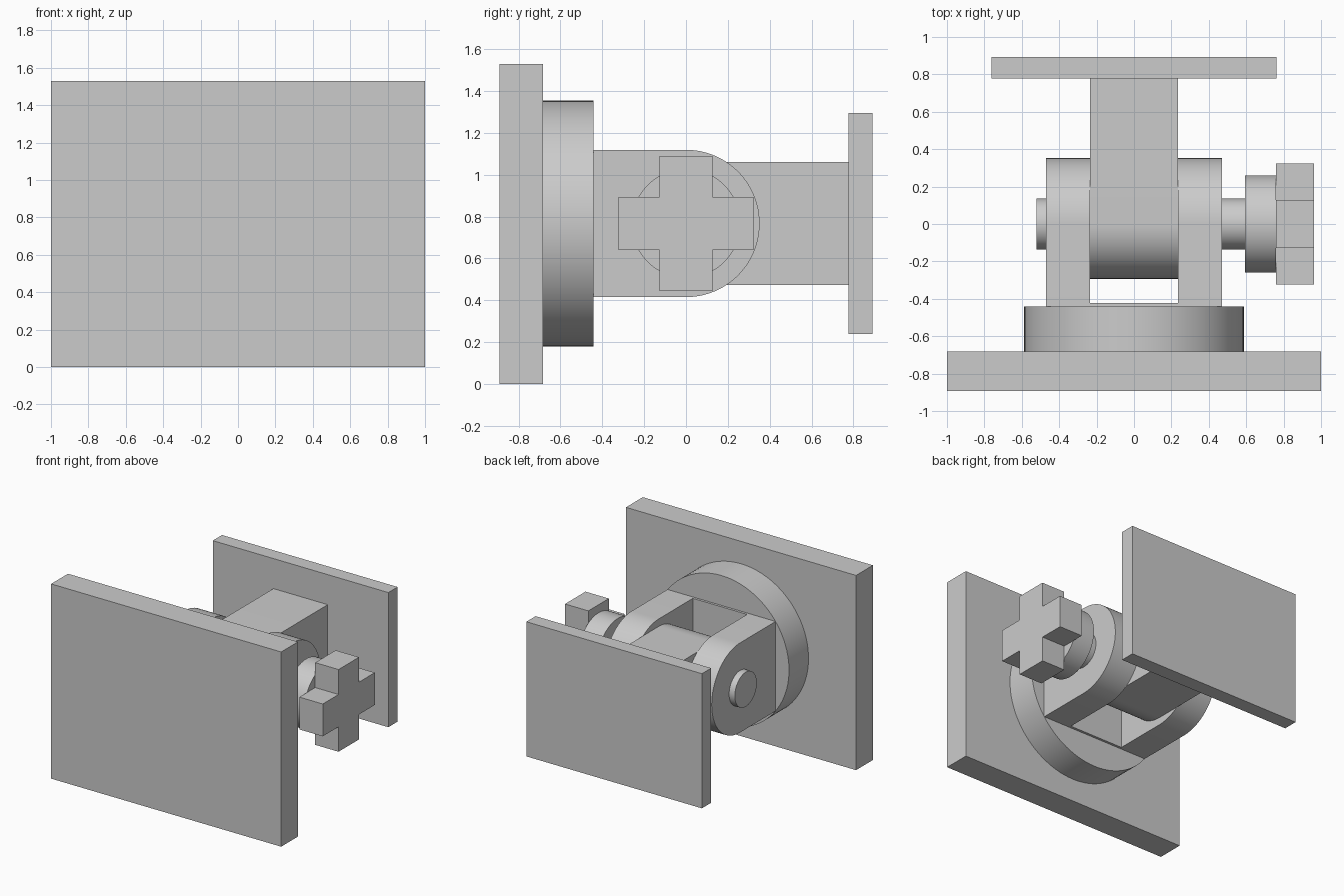
import bpy
import bmesh
from math import cos, sin, pi
from mathutils import Vector

cube = bpy.data.objects.get("Cube")
if cube:
    bpy.data.objects.remove(cube)

AXIS_Z = 0.767  # height of the hinge axis

grey = bpy.data.materials.new("plain grey")
grey.use_nodes = True
GREY = (0.6, 0.6, 0.6, 1)
grey.diffuse_color = GREY
grey.node_tree.nodes["Principled BSDF"].inputs["Base Color"].default_value = GREY


def prism(name, outline, start, end, axis="X"):
    """Extrude an outline given around the hinge axis: (y, z) along X, (x, z) along Y."""
    def place(a, b, depth):
        return Vector((depth, a, b + AXIS_Z) if axis == "X" else (a, depth, b + AXIS_Z))

    bm = bmesh.new()
    face = bm.faces.new([bm.verts.new(place(a, b, start)) for a, b in outline])
    ext = bmesh.ops.extrude_face_region(bm, geom=[face], use_keep_orig=True)
    moved = [v for v in ext["geom"] if isinstance(v, bmesh.types.BMVert)]
    bmesh.ops.translate(bm, verts=moved, vec=place(0, 0, end) - place(0, 0, start))
    bmesh.ops.recalc_face_normals(bm, faces=bm.faces)
    mesh = bpy.data.meshes.new(name)
    bm.to_mesh(mesh)
    bm.free()
    mesh.materials.append(grey)
    obj = bpy.data.objects.new(name, mesh)
    bpy.context.collection.objects.link(obj)
    bpy.ops.object.select_all(action="DESELECT")
    obj.select_set(True)
    bpy.context.view_layer.objects.active = obj
    bpy.ops.object.shade_smooth_by_angle(angle=0.5)
    return obj


def arc(radius, start, sweep, steps):
    return [(radius * cos(start + sweep * i / steps), radius * sin(start + sweep * i / steps))
            for i in range(steps + 1)]


def circle(radius):
    return arc(radius, 0, 2 * pi, 96)[:-1]


def rectangle(half_width, bottom, top):
    return [(-half_width, bottom), (half_width, bottom), (half_width, top), (-half_width, top)]


# Mounting plates, front and back
prism("front_plate", rectangle(1, -AXIS_Z, 1.53 - AXIS_Z), -0.892, -0.683, "Y")
prism("back_plate", rectangle(0.763, -0.529, 0.529), 0.777, 0.892, "Y")

# Round base and the fork standing on it
prism("round_base", circle(0.587), -0.683, -0.441, "Y")
prism("fork_web", rectangle(0.236, -0.352, 0.352), -0.441, -0.422, "Y")
cheek = [(-0.441, -0.352)] + arc(0.352, -pi / 2, pi, 48) + [(-0.441, 0.352)]
for side, sign in (("left", 1), ("right", -1)):
    prism(side + "_fork_cheek", cheek, sign * 0.236, sign * 0.47)

# Tongue with a rounded nose between the cheeks
tongue = [(0.777, 0.293)] + arc(0.293, pi / 2, pi, 48) + [(0.777, -0.293)]
prism("tongue", tongue, -0.236, 0.236)

# Hinge pin, collar and cross-shaped hand knob
prism("hinge_pin", circle(0.136), -0.52, 0.593)
prism("knob_collar", circle(0.26), 0.593, 0.76)
w, r = 0.127, 0.323
quarter = [(r, -w), (r, w), (w, w)]
cross = []
for turn in range(4):
    cross += quarter
    quarter = [(-b, a) for a, b in quarter]
prism("cross_knob", cross, 0.76, 0.963)
